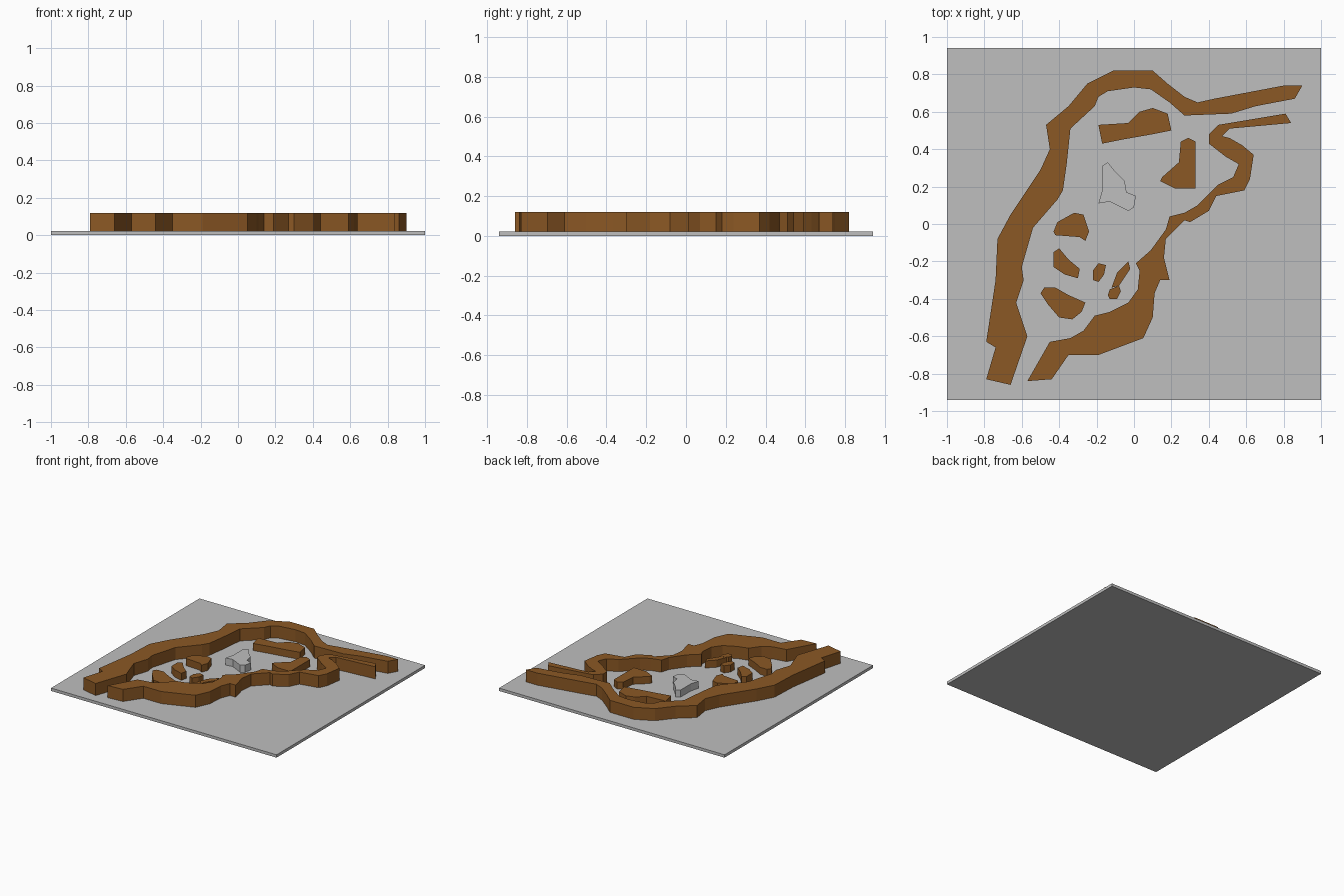
import bpy
import bmesh
from mathutils import Vector

default_cube = bpy.data.objects.get("Cube")
if default_cube:
    bpy.data.objects.remove(default_cube, do_unlink=True)

BASE_TOP = 0.023
WALL_TOP = 0.12
ISLAND_TOP = 0.08
UNIT = 0.01   # outlines are given in hundredths


def make_material(name, colour):
    material = bpy.data.materials.new(name)
    material.use_nodes = True
    material.diffuse_color = colour
    shader = next(n for n in material.node_tree.nodes if n.type == "BSDF_PRINCIPLED")
    shader.inputs["Base Color"].default_value = colour
    return material


def extrude_outline(name, outline, bottom, top, material):
    """Raise a closed floor outline into a flat-topped solid."""
    bm = bmesh.new()
    floor = bm.faces.new([bm.verts.new((x * UNIT, y * UNIT, bottom)) for x, y in outline])
    raised = bmesh.ops.extrude_face_region(bm, geom=[floor], use_keep_orig=True)
    top_verts = [item for item in raised["geom"] if isinstance(item, bmesh.types.BMVert)]
    bmesh.ops.translate(bm, verts=top_verts, vec=Vector((0, 0, top - bottom)))
    bmesh.ops.recalc_face_normals(bm, faces=bm.faces)
    mesh = bpy.data.meshes.new(name)
    bm.to_mesh(mesh)
    bm.free()
    mesh.materials.append(material)
    part = bpy.data.objects.new(name, mesh)
    bpy.context.collection.objects.link(part)
    return part


grey = make_material("stone grey", (0.52, 0.52, 0.52, 1))
brown = make_material("earth brown", (0.26, 0.098, 0.018, 1))

# Base plate
extrude_outline("base_plate", [(-100, -94), (100, -94), (100, 94), (-100, 94)],
                0, BASE_TOP, grey)

# Long bank: up the outer side, around the back arm, and down the inner side
west_bank = [
    (-79, -83), (-74, -66), (-79, -63), (-74, -30), (-73, -8), (-66, 5),
    (-50, 29), (-45, 40), (-47, 53), (-35, 63), (-25, 75), (-11, 82),
    (10, 82), (18, 75), (27, 68), (34, 65), (43, 67), (80, 74), (90, 74),
    (86, 67), (65, 63), (52, 59), (27, 58), (19, 65), (9, 72), (0, 73),
    (-14, 71), (-19, 68), (-21, 63), (-34, 51), (-36, 32), (-38, 18),
    (-41, 13), (-54, -2), (-60, -23), (-59, -30), (-63, -42), (-57, -60),
    (-66, -86),
]
extrude_outline("west_bank", west_bank, BASE_TOP, WALL_TOP, brown)

# Opposite bank: up the inner side, around the hooked arm, and back down
east_bank = [
    (-57, -84), (-45, -63), (-34, -61), (-27, -57), (-21, -49), (-13, -47),
    (-3, -42), (2, -35), (3, -25), (1, -21), (9, -14), (17, -3), (19, 4),
    (27, 6), (34, 10), (45, 21), (53, 25), (56, 32), (49, 36), (40, 43),
    (40, 48), (45, 53), (81, 59), (84, 54), (51, 51), (47, 47), (51, 46),
    (58, 42), (64, 37), (62, 24), (59, 18), (44, 15), (40, 7), (30, 1),
    (27, 2), (17, -8), (16, -18), (19, -30), (14, -30), (11, -37),
    (10, -50), (5, -61), (-19, -70), (-35, -70), (-44, -83),
]
extrude_outline("east_bank", east_bank, BASE_TOP, WALL_TOP, brown)

# Low islands between the banks
islands = {
    "back_island": [(-19, 53), (-3, 54), (3, 60), (10, 62), (18, 59), (20, 50),
                    (10, 48), (-7, 45), (-17, 43)],
    "east_island": [(15, 25), (24, 33), (25, 44), (29, 46), (33, 44), (33, 19),
                    (22, 19), (14, 23)],
    "upper_west_island": [(-43, -4), (-41, 1), (-32, 6), (-27, 5), (-24, -4),
                          (-26, -9), (-29, -7), (-42, -6)],
    "middle_west_island": [(-43, -15), (-40, -13), (-35, -19), (-29, -24),
                           (-30, -29), (-37, -27), (-43, -23)],
    "lower_west_island": [(-50, -37), (-48, -34), (-42, -34), (-35, -38),
                          (-26, -42), (-28, -47), (-33, -51), (-40, -50), (-46, -43)],
    "small_island": [(-19, -21), (-15, -22), (-16, -27), (-19, -31), (-22, -30),
                     (-22, -25)],
    "round_islet": [(-13, -35), (-8, -33), (-7, -36), (-9, -40), (-13, -40),
                    (-14, -38)],
    "sliver_islet": [(-3, -20), (-2, -24), (-8, -33), (-12, -34), (-9, -26)],
}
for island_name, island_outline in islands.items():
    extrude_outline(island_name, island_outline, BASE_TOP, ISLAND_TOP, brown)

# Grey rock in the middle
rock = [
    (-17, 31), (-14, 33), (-10, 28), (-5, 23), (-4, 17), (1, 15), (0, 9),
    (-3, 7), (-9, 10), (-13, 12), (-19, 11), (-17, 18),
]
extrude_outline("centre_rock", rock, BASE_TOP, ISLAND_TOP, grey)
